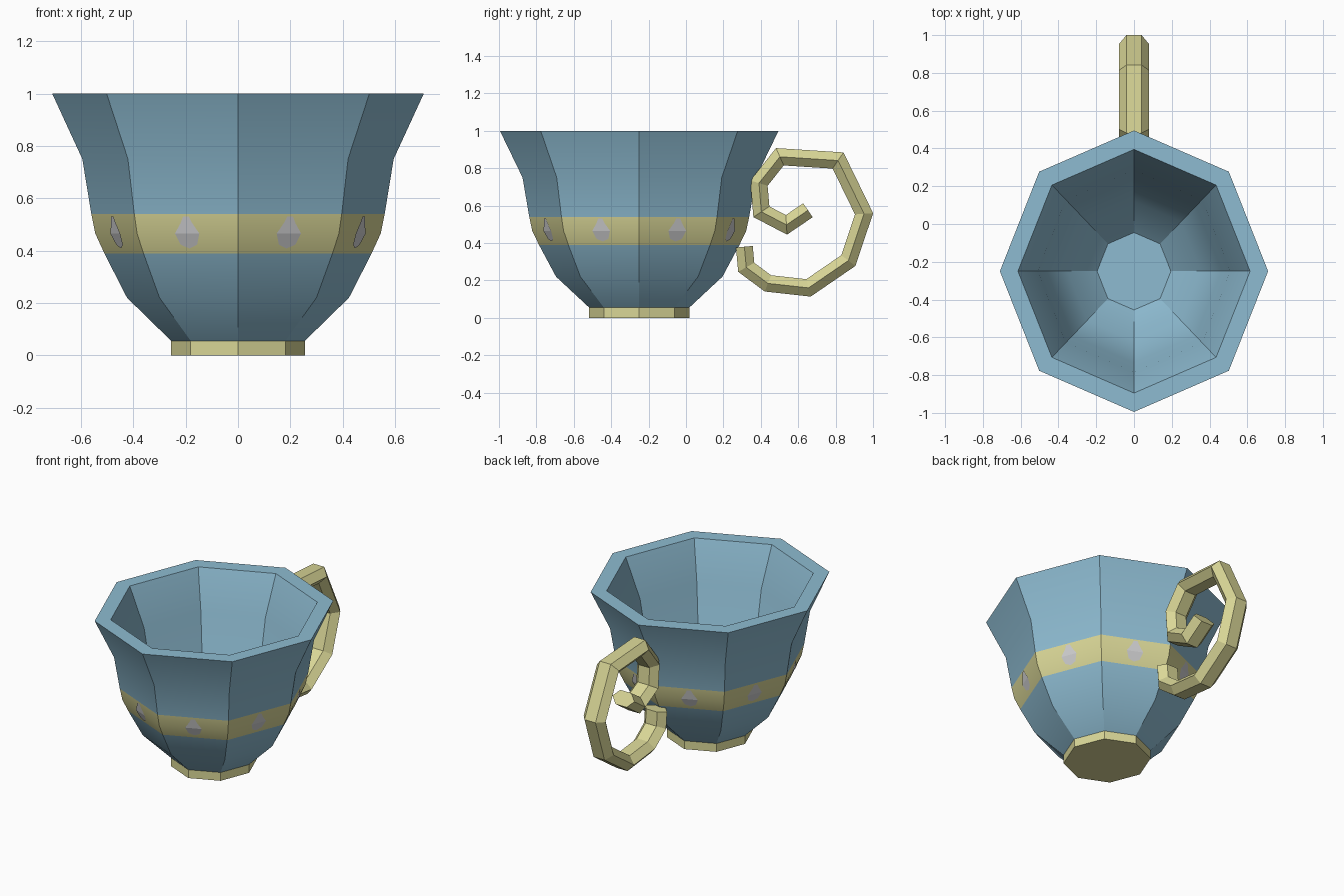
import bpy, bmesh, math
from mathutils import Vector

if "Cube" in bpy.data.objects:
    bpy.data.objects.remove(bpy.data.objects["Cube"])

CY = -0.25            # cup centre in y
SX, SY = 0.953, 1.0   # slight squash of the octagon in x
N = 8


def material(name, rgb):
    m = bpy.data.materials.new(name)
    m.diffuse_color = (*rgb, 1)
    m.use_nodes = True
    m.node_tree.nodes["Principled BSDF"].inputs["Base Color"].default_value = m.diffuse_color
    return m


BLUE = material("soft_blue", (0.27, 0.50, 0.64))
YELLOW = material("pale_yellow", (0.70, 0.68, 0.31))
GREY = material("light_grey", (0.62, 0.62, 0.63))


def finish(name, bm, mats, smooth=None, recalc=True):
    if recalc:
        bmesh.ops.recalc_face_normals(bm, faces=bm.faces)
    me = bpy.data.meshes.new(name)
    bm.to_mesh(me)
    bm.free()
    for m in mats:
        me.materials.append(m)
    ob = bpy.data.objects.new(name, me)
    bpy.context.collection.objects.link(ob)
    if smooth:
        bpy.ops.object.select_all(action='DESELECT')
        ob.select_set(True)
        bpy.context.view_layer.objects.active = ob
        bpy.ops.object.shade_smooth_by_angle(angle=math.radians(smooth))
    return ob


def corner(r, z, k):
    a = k * math.tau / N
    return Vector((r * SX * math.cos(a), CY + r * SY * math.sin(a), z))


def skin(bm, rings):
    """Join successive vertex rings with quads and cap both ends."""
    for a, b in zip(rings, rings[1:]):
        n = len(a)
        for i in range(n):
            bm.faces.new((a[i], a[(i + 1) % n], b[(i + 1) % n], b[i]))
    bm.faces.new(rings[0])
    bm.faces.new(rings[-1])


def lathe(profile):
    bm = bmesh.new()
    skin(bm, [[bm.verts.new(corner(r, z, k)) for k in range(N)] for r, z in profile])
    return bm


# Cup body: outer wall upwards, rim, then inner wall down to the floor
outer = [(0.268, 0.055), (0.445, 0.22), (0.535, 0.388), (0.572, 0.465),
         (0.588, 0.54), (0.624, 0.75), (0.745, 1.0)]
inner = [(0.645, 1.0), (0.535, 0.75), (0.485, 0.48), (0.37, 0.27), (0.205, 0.12)]
bm = lathe(outer + inner)
bm.normal_update()
bmesh.ops.recalc_face_normals(bm, faces=bm.faces)
for f in bm.faces:            # yellow band on outward-facing faces only
    c = f.calc_center_median()
    out = f.normal.x * c.x + f.normal.y * (c.y - CY) > 0
    f.material_index = int(out and all(0.38 < v.co.z < 0.545 for v in f.verts))
finish("cup_body", bm, [BLUE, YELLOW], smooth=30)

# Foot ring
finish("foot", lathe([(0.268, 0.0), (0.268, 0.056)]), [YELLOW])


# Grey drop marks, one on each band face, following the bend of the wall
def radius(z):
    for (r0, z0), (r1, z1) in zip(outer, outer[1:]):
        if z0 <= z <= z1:
            return r0 + (r1 - r0) * (z - z0) / (z1 - z0)


def on_face(k, t, z):
    a, b = corner(radius(z), z, k), corner(radius(z), z, k + 1)
    n = (b - a).cross(Vector((0, 0, 1))).normalized()
    return (a + b) / 2 + (b - a).normalized() * t + n * 0.004


upper = [(-0.051, 0.465), (0.051, 0.465), (0.024, 0.505), (0.012, 0.53), (-0.012, 0.53), (-0.024, 0.505)]
lower = [(-0.034, 0.422), (0, 0.408), (0.034, 0.422), (0.051, 0.465), (-0.051, 0.465)]
bm = bmesh.new()
for k in range(N):
    for part in (upper, lower):
        bm.faces.new([bm.verts.new(on_face(k, t, z)) for t, z in part])
finish("band_marks", bm, [GREY], recalc=False)

# Scroll handle: hexagonal section swept with mitred corners in the yz plane
path = [(0.312, 0.38), (0.322, 0.27), (0.438, 0.184), (0.655, 0.16), (0.868, 0.306),
        (0.952, 0.556), (0.813, 0.841), (0.502, 0.861), (0.39, 0.72), (0.403, 0.567),
        (0.537, 0.497), (0.652, 0.575)]
section = [(0.08, 0), (0.04, 0.045), (-0.04, 0.045), (-0.08, 0), (-0.04, -0.045), (0.04, -0.045)]
pts = [Vector(p) for p in path]
bm = bmesh.new()
rings = []
for i, p in enumerate(pts):
    d0 = (p - pts[i - 1]).normalized() if i else (pts[1] - p).normalized()
    d1 = (pts[i + 1] - p).normalized() if i < len(pts) - 1 else d0
    n0, n1 = Vector((-d0.y, d0.x)), Vector((-d1.y, d1.x))
    m = (n0 + n1).normalized()
    m /= m.dot(n0)
    rings.append([bm.verts.new((x, p.x + m.x * s, p.y + m.y * s)) for x, s in section])
skin(bm, rings)
finish("handle", bm, [YELLOW])
